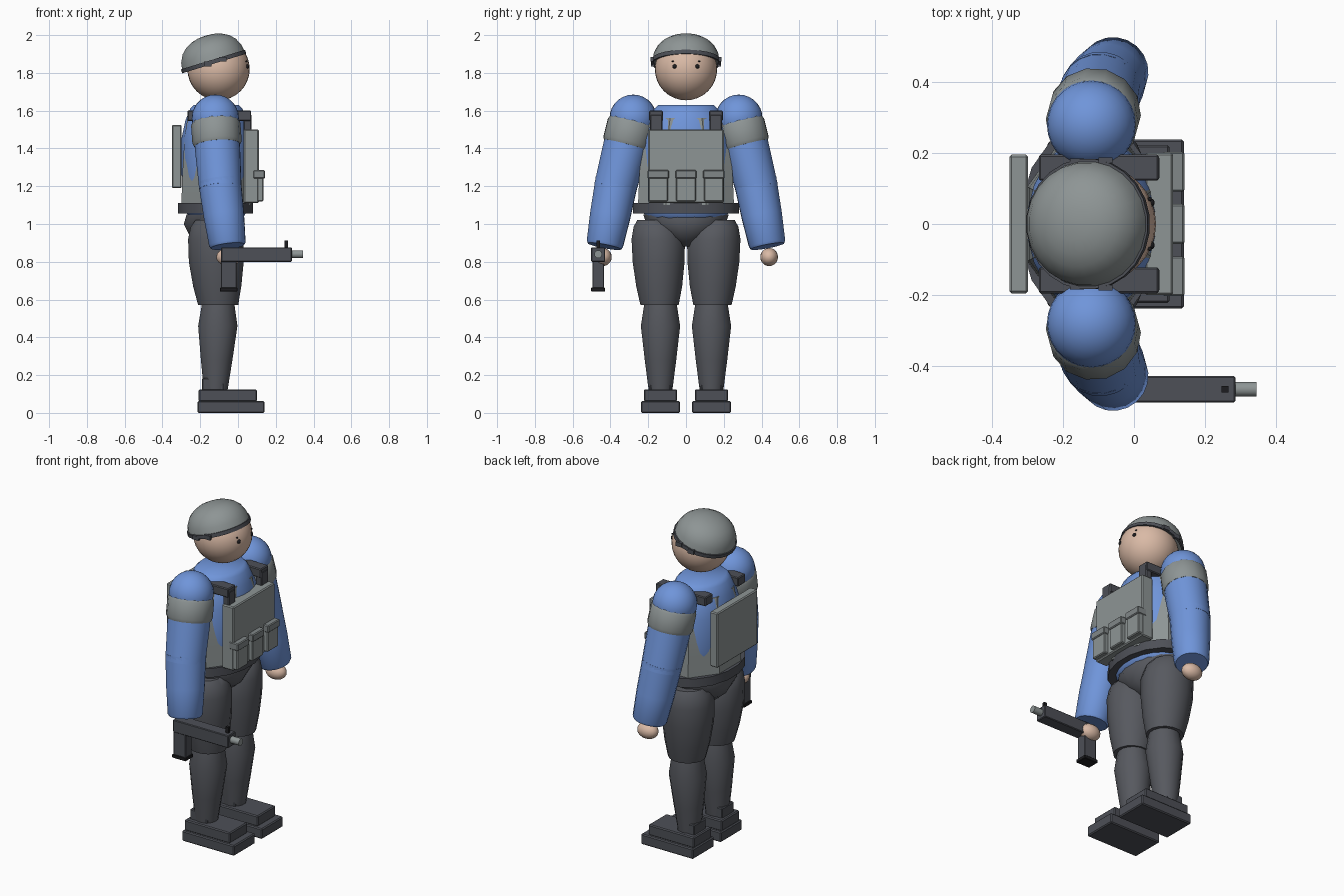
import bpy, bmesh
from math import sin, cos, pi, radians
from mathutils import Vector, Matrix

cube = bpy.data.objects.get("Cube")
if cube:
    bpy.data.objects.remove(cube, do_unlink=True)


def material(name, *rgb):
    m = bpy.data.materials.new(name)
    m.use_nodes = True
    m.diffuse_color = (*rgb, 1)
    m.node_tree.nodes["Principled BSDF"].inputs["Base Color"].default_value = (*rgb, 1)
    return m


BLUE = material("blue cloth", 0.16, 0.30, 0.70)
GREY = material("armour grey", 0.27, 0.30, 0.30)
POUCH = material("pouch grey", 0.22, 0.245, 0.25)
TROUSER = material("trouser grey", 0.095, 0.10, 0.115)
DARK = material("dark webbing", 0.075, 0.08, 0.095)
SKIN = material("skin", 0.70, 0.49, 0.38)
BLACK = material("black", 0.012, 0.012, 0.014)


def finish(name, bm, mat, smooth=None, matrix=None):
    if matrix:
        bm.transform(matrix)
    bmesh.ops.recalc_face_normals(bm, faces=bm.faces)
    me = bpy.data.meshes.new(name)
    bm.to_mesh(me)
    bm.free()
    me.materials.append(mat)
    ob = bpy.data.objects.new(name, me)
    bpy.context.collection.objects.link(ob)
    if smooth:
        bpy.ops.object.select_all(action='DESELECT')
        ob.select_set(True)
        bpy.context.view_layer.objects.active = ob
        bpy.ops.object.shade_smooth_by_angle(angle=radians(smooth))
    return ob


def box(name, xs, ys, zs, mat, bevel=0.0):
    bm = bmesh.new()
    bmesh.ops.create_cube(bm, size=1)
    for v in bm.verts:
        v.co = [(a + b) / 2 + c * (b - a) for (a, b), c in zip((xs, ys, zs), v.co)]
    if bevel:
        bmesh.ops.bevel(bm, geom=bm.edges[:], offset=bevel, segments=1, affect='EDGES')
    return finish(name, bm, mat)


def ball(name, centre, radii, mat, segments=28):
    bm = bmesh.new()
    bmesh.ops.create_uvsphere(bm, u_segments=segments, v_segments=segments // 2, radius=1)
    return finish(name, bm, mat, 60, Matrix.Translation(centre) @ Matrix.Diagonal((*radii, 1)))


# Stack of elliptical rings (x, y, z, x radius, y radius), optionally capped
def loft(name, rings, mat, sides=16, smooth=35, matrix=None, closed=False):
    bm = bmesh.new()
    loops = []
    for x, y, z, rx, ry in rings:
        angles = [2 * pi * (i + 0.5) / sides for i in range(sides)]
        loops.append([bm.verts.new((x + rx * cos(a), y + ry * sin(a), z)) for a in angles])
    pairs = list(zip(loops, loops[1:]))
    if closed:
        pairs.append((loops[-1], loops[0]))
    else:
        bm.faces.new(loops[0])
        bm.faces.new(loops[-1])
    for lo, hi in pairs:
        for i in range(sides):
            j = (i + 1) % sides
            bm.faces.new((lo[i], lo[j], hi[j], hi[i]))
    return finish(name, bm, mat, smooth, matrix)


# Round limb section between two points, profile of (fraction, radius)
def tube(name, start, end, profile, mat, sides=20):
    a, b = Vector(start), Vector(end)
    d = b - a
    matrix = Matrix.Translation(a) @ d.to_track_quat('Z', 'Y').to_matrix().to_4x4()
    return loft(name, [(0, 0, t * d.length, r, r) for t, r in profile], mat, sides, 40, matrix)


# Torso, vest and belt
CX = -0.115
loft("torso", [(CX, 0, z, rx, ry) for z, rx, ry in (
    (1.01, 0.13, 0.19), (1.06, 0.16, 0.23), (1.25, 0.185, 0.25), (1.45, 0.187, 0.24),
    (1.55, 0.165, 0.21), (1.61, 0.14, 0.17), (1.63, 0.12, 0.15))], BLUE, 20, 60)
loft("vest", [(CX, 0, z, rx, ry) for z, rx, ry in (
    (1.10, 0.20, 0.275), (1.25, 0.195, 0.268), (1.46, 0.182, 0.25), (1.56, 0.165, 0.22))],
    GREY, 8, 20)
loft("belt", [(CX - 0.005, 0, z, 0.202, 0.285) for z in (1.055, 1.11)], DARK, 16)
box("front_plate", (0.03, 0.11), (-0.2, 0.2), (1.11, 1.5), GREY, 0.006)
box("back_plate", (-0.35, -0.298), (-0.195, 0.195), (1.19, 1.525), GREY, 0.006)
for i in (-1, 0, 1):
    y = i * 0.147
    box("pouch", (0.08, 0.135), (y - 0.052, y + 0.052), (1.12, 1.25), GREY, 0.005)
    box("pouch_flap", (0.08, 0.142), (y - 0.056, y + 0.056), (1.24, 1.285), POUCH, 0.005)

# Pelvis
loft("pelvis", [(CX - 0.01, 0, z, rx, ry) for z, rx, ry in (
    (0.88, 0.07, 0.04), (0.93, 0.13, 0.13), (1.0, 0.165, 0.215), (1.05, 0.15, 0.23))],
    TROUSER, 16, 50)

for s, side in ((1, "left"), (-1, "right")):
    # Shoulder straps
    box(side + "_shoulder_strap", (-0.268, 0.07), sorted((s * 0.122, s * 0.195)),
        (1.545, 1.6), DARK, 0.005)
    box(side + "_chest_strap", (0.03, 0.072), sorted((s * 0.125, s * 0.19)),
        (1.4, 1.58), DARK, 0.005)

    # Legs and boots
    c = s * 0.135
    loft(side + "_thigh", [(x, s * y, z, rx, ry) for x, y, z, rx, ry in (
        (-0.105, 0.14, 0.57, 0.108, 0.103), (-0.11, 0.142, 0.67, 0.13, 0.124),
        (-0.115, 0.145, 0.80, 0.148, 0.14), (-0.117, 0.147, 0.92, 0.15, 0.144),
        (-0.118, 0.155, 0.985, 0.135, 0.125), (-0.12, 0.16, 1.02, 0.108, 0.1))],
        TROUSER, 16, 50)
    loft(side + "_shin", [(x, c, z, r, r) for x, z, r in (
        (-0.118, 0.12, 0.064), (-0.113, 0.28, 0.085), (-0.107, 0.46, 0.106),
        (-0.105, 0.58, 0.087))], TROUSER, 16, 50)
    box(side + "_boot_cuff", (-0.19, -0.075), (c - 0.058, c + 0.058), (0.12, 0.185), DARK, 0.005)
    box(side + "_boot_upper", (-0.208, 0.1), (c - 0.087, c + 0.087), (0.06, 0.125), DARK, 0.006)
    box(side + "_boot_sole", (-0.214, 0.14), (c - 0.103, c + 0.103), (0, 0.063), DARK, 0.006)

    # Arms
    shoulder, elbow, wrist = ((-0.12, s * 0.28, 1.56), (-0.095, s * 0.37, 1.21),
                              (-0.055, s * 0.432, 0.882))
    ball(side + "_shoulder", shoulder, (0.125,) * 3, BLUE)
    tube(side + "_upper_arm", shoulder, elbow, ((0, 0.122), (0.5, 0.12), (1.06, 0.113)), BLUE)
    tube(side + "_forearm", elbow, wrist,
         ((-0.06, 0.114), (0.5, 0.108), (0.96, 0.098), (1, 0.09)), BLUE)
    tube(side + "_arm_band", shoulder, elbow,
         ((0.05, 0.123), (0.09, 0.131), (0.36, 0.131), (0.41, 0.123)), GREY, 14)
    ball(side + "_hand", (-0.05, s * 0.44, 0.825), (0.065, 0.047, 0.048), SKIN, 20)

    # Eyes
    ball(side + "_eye", (0.048, s * 0.06, 1.834), (0.01, 0.012, 0.012), BLACK, 12)
    ball(side + "_brow", (0.044, s * 0.07, 1.861), (0.006, 0.006, 0.004), BLACK, 8)

# Head and tilted helmet
ball("head", (-0.103, 0, 1.82), (0.165,) * 3, SKIN, 32)
TILT = Matrix.Translation((-0.13, 0, 1.863)) @ Matrix.Rotation(radians(-17), 4, 'Y')
loft("helmet", [(x, 0, z, r, r * 1.02) for x, z, r in (
    (0, -0.005, 0.175), (0, 0.04, 0.168), (0, 0.08, 0.148), (0, 0.108, 0.119),
    (0, 0.127, 0.083), (0, 0.137, 0.045), (0, 0.14, 0.01))], GREY, 24, 50, TILT)
loft("helmet_rim", [(0, 0, z, r, r * 1.03) for z, r in (
    (-0.014, 0.168), (-0.014, 0.179), (0.008, 0.179), (0.008, 0.168))],
    DARK, 24, 50, TILT, True)
for s in (1, -1):
    box("helmet_clip", (-0.10, -0.06), sorted((s * 0.172, s * 0.187)), (1.86, 1.885), DARK)
    box("rear_helmet_clip", (-0.18, -0.14), sorted((s * 0.168, s * 0.184)), (1.835, 1.86), DARK)

# Handheld weapon in the right hand
GY = -0.465
box("weapon_body", (-0.09, 0.285), (GY - 0.037, GY + 0.037), (0.80, 0.876), DARK, 0.004)
box("weapon_magazine", (-0.09, -0.008), (GY - 0.031, GY + 0.031), (0.65, 0.81), DARK, 0.003)
box("magazine_base", (-0.096, -0.003), (GY - 0.037, GY + 0.037), (0.642, 0.663), BLACK, 0.003)
box("weapon_sight", (0.246, 0.266), (GY - 0.009, GY + 0.009), (0.87, 0.912), BLACK)
tube("weapon_barrel", (0.27, GY, 0.84), (0.345, GY, 0.84), ((0, 0.021), (1, 0.021)), GREY, 14)
